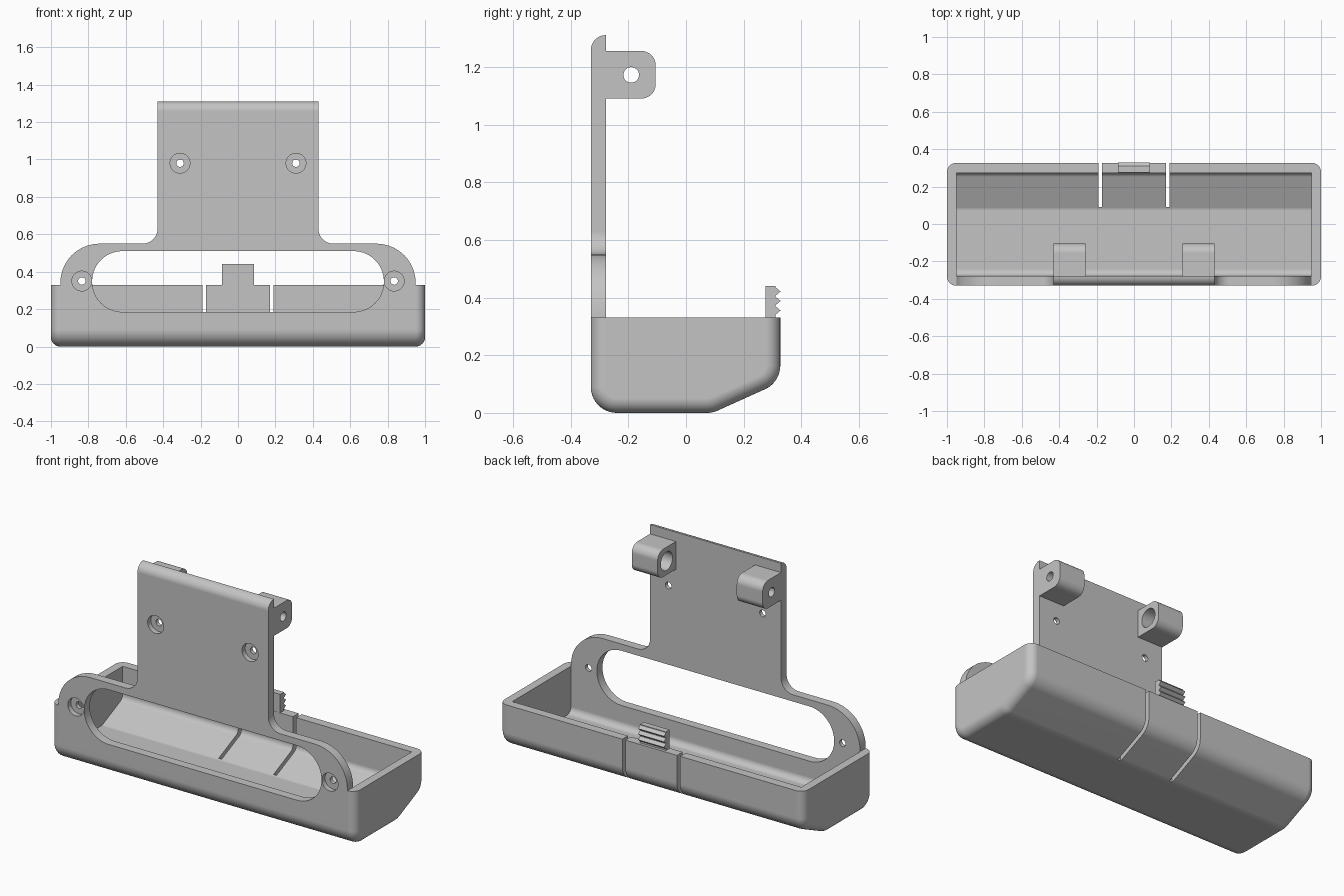
import bpy, bmesh
from math import sin, cos, tan, pi, atan2
from mathutils import Vector

if "Cube" in bpy.data.objects:
    bpy.data.objects.remove(bpy.data.objects["Cube"])

GREY = (0.55, 0.55, 0.55, 1)
mat = bpy.data.materials.new("grey plastic")
mat.use_nodes = True
mat.diffuse_color = GREY
mat.node_tree.nodes["Principled BSDF"].inputs["Base Color"].default_value = GREY

FRONT, BACK, WALL, RIM = -0.33, 0.327, 0.053, 0.33
INNER = FRONT + WALL
TOP = 1.31


def rounded(corners, inset=0, seg=10):
    """Outline from (u, v, radius) corners, optionally inset."""
    out, n = [], len(corners)
    for i, (u, v, r) in enumerate(corners):
        p = Vector((u, v))
        if r == 0:
            out.append((u, v))
            continue
        a = (Vector(corners[i - 1][:2]) - p).normalized()
        b = (Vector(corners[(i + 1) % n][:2]) - p).normalized()
        half = a.angle(b) / 2
        c = p + (a + b).normalized() * r / sin(half)
        s, e = p + a * r / tan(half) - c, p + b * r / tan(half) - c
        a0 = atan2(s.y, s.x)
        sweep = (atan2(e.y, e.x) - a0 + pi) % (2 * pi) - pi
        for k in range(seg + 1):
            t = a0 + sweep * k / seg
            out.append((c.x + (r - inset) * cos(t), c.y + (r - inset) * sin(t)))
    return out


def circle(u, v, r, n=32):
    return [(u + r * cos(2 * pi * k / n), v + r * sin(2 * pi * k / n)) for k in range(n)]


def rect(u0, u1, v0, v1):
    return [(u0, v0), (u1, v0), (u1, v1), (u0, v1)]


def loft(name, sections, axis):
    """Skin (position, outline) sections along the x or y axis."""
    bm = bmesh.new()
    rings = [[bm.verts.new((t, u, v) if axis == "x" else (u, t, v)) for u, v in pts]
             for t, pts in sections]
    for r0, r1 in zip(rings, rings[1:]):
        for i in range(len(r0)):
            j = (i + 1) % len(r0)
            bm.faces.new((r0[i], r0[j], r1[j], r1[i]))
    bm.faces.new(rings[0])
    bm.faces.new(rings[-1])
    bmesh.ops.recalc_face_normals(bm, faces=bm.faces)
    mesh = bpy.data.meshes.new(name)
    bm.to_mesh(mesh)
    bm.free()
    ob = bpy.data.objects.new(name, mesh)
    bpy.context.collection.objects.link(ob)
    return ob


def prism(name, pts, a, b, axis):
    return loft(name, [(a, pts), (b, pts)], axis)


def cut(ob, cutters):
    bpy.context.view_layer.objects.active = ob
    for c in cutters:
        m = ob.modifiers.new("cut", "BOOLEAN")
        m.operation, m.solver, m.object = "DIFFERENCE", "EXACT", c
        bpy.ops.object.modifier_apply(modifier=m.name)


# Cutters shared by the tray and the plate: window and screw holes
window = prism("window_cutter", rounded([(-0.78, 0.185, 0.162), (0.78, 0.185, 0.162),
               (0.78, 0.51, 0.162), (-0.78, 0.51, 0.162)], seg=14), -0.5, -0.2, "y")
holes = []
for s in (-1, 1):
    for x, z in ((0.31, 0.98), (0.835, 0.35)):
        holes.append(prism("screw_cutter", circle(s * x, z, 0.02), -0.5, -0.2, "y"))
        holes.append(prism("head_cutter", circle(s * x, z, 0.053), -0.5, FRONT + 0.03, "y"))

# Tray: rounded profile lofted along x with rounded ends, then hollowed
R, END = 0.09, 0.05
profile = [(FRONT, 0, R), (0.092, 0, R), (BACK, 0.106, R), (BACK, 0.7, R), (FRONT, 0.7, R)]
steps = [k * pi / 16 for k in range(9)]
half = [(-1 + END * (1 - cos(a)), rounded(profile, END * (1 - sin(a)))) for a in steps]
tray = loft("tray", half + [(-x, pts) for x, pts in reversed(half)], "x")
cavity = prism("cavity_cutter", rounded(profile, WALL), -0.95, 0.95, "x")
above = prism("rim_cutter", rect(-1, 1, RIM, 1), -1.5, 1.5, "x")
slits = [prism("slit_cutter", rect(0.09, 0.5, -0.2, 0.6), s * 0.18 - 0.01, s * 0.18 + 0.01, "x")
         for s in (-1, 1)]
cut(tray, [cavity, above, window] + slits + holes)

# Mounting plate with shoulders, neck and rounded top front edge
plate = prism("mounting_plate", rounded([
    (-0.95, RIM, 0), (0.95, RIM, 0), (0.95, 0.55, 0.21), (0.43, 0.55, 0.08),
    (0.43, TOP, 0), (-0.43, TOP, 0), (-0.43, 0.55, 0.08), (-0.95, 0.55, 0.21)]),
    FRONT, INNER, "y")
bm = bmesh.new()
bm.from_mesh(plate.data)
edge = [e for e in bm.edges
        if all(v.co.z > TOP - 0.01 and v.co.y < FRONT + 0.01 for v in e.verts)]
bmesh.ops.bevel(bm, geom=edge, offset=WALL - 0.001, segments=8, profile=0.5, affect="EDGES")
bm.to_mesh(plate.data)
bm.free()
cut(plate, [window] + holes)

# Hinge lugs with a through hole and a wide inner bore
lugs, bores = [], []
for s, side in ((1, "left"), (-1, "right")):
    lug = prism(side + "_lug", rounded([(INNER, 1.09, 0), (-0.105, 1.09, 0.05),
                (-0.105, 1.255, 0.05), (INNER, 1.255, 0)]), s * 0.26, s * 0.43, "x")
    pin = prism("pin_cutter", circle(-0.19, 1.172, 0.027), s * 0.2, s * 0.5, "x")
    bore = prism("bore_cutter", circle(-0.19, 1.172, 0.055), s * 0.2, s * 0.36, "x")
    cut(lug, [pin, bore])
    lugs.append(lug)
    bores += [pin, bore]

# Latch tab with three grip ridges
grip = [(0.275, RIM), (0.31, RIM)]
for z in (0.355, 0.388, 0.421):
    grip += [(0.31, z - 0.015), (0.328, z), (0.31, z + 0.015)]
grip += [(0.31, 0.44), (0.275, 0.44)]
tab = prism("latch_tab", grip, -0.085, 0.085, "x")

for c in [window, cavity, above] + slits + holes + bores:
    bpy.data.objects.remove(c)

# Shading and colour
for ob in [tray, plate, tab] + lugs:
    ob.data.materials.clear()
    ob.data.materials.append(mat)
    bpy.ops.object.select_all(action="DESELECT")
    ob.select_set(True)
    bpy.context.view_layer.objects.active = ob
    bpy.ops.object.shade_smooth_by_angle(angle=pi / 6)
    ob.modifiers.new("clean_normals", "WEIGHTED_NORMAL").keep_sharp = True
